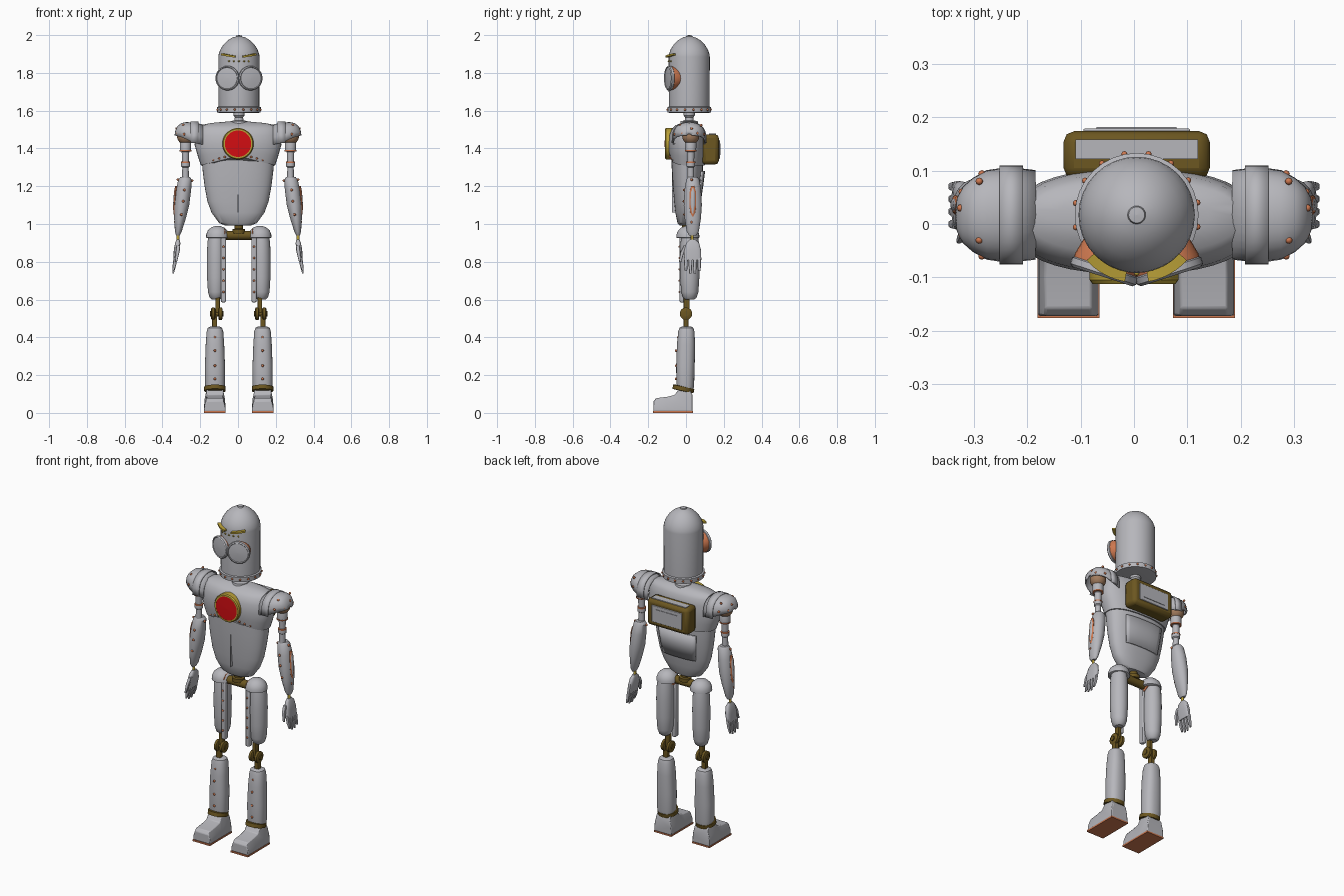
import bpy, bmesh, math
from math import sin, cos, pi, radians
from mathutils import Matrix, Vector

def material(name, r, g, b):
    m = bpy.data.materials.new(name)
    m.diffuse_color = (r, g, b, 1)
    return m

STEEL = material("steel grey", .47, .47, .50)
COPPER = material("copper orange", .62, .19, .08)
BRONZE = material("dark bronze", .15, .095, .015)
BRASS = material("bright brass", .50, .36, .04)
RED = material("lamp red", .65, .004, .006)
TAN = material("shoulder tan", .36, .20, .11)

# ---------- helpers ----------
def finish(name, bm, mat, pair=None, angle=35, bevel=0, solid=0):
    """pair = x of the mirror plane for left/right parts"""
    bmesh.ops.recalc_face_normals(bm, faces=bm.faces)
    me = bpy.data.meshes.new(name)
    bm.to_mesh(me)
    bm.free()
    me.materials.append(mat)
    o = bpy.data.objects.new(name, me)
    bpy.context.collection.objects.link(o)
    bpy.ops.object.select_all(action='DESELECT')
    o.select_set(True)
    bpy.context.view_layer.objects.active = o
    bpy.ops.object.shade_smooth_by_angle(angle=radians(angle))
    if solid:
        m = o.modifiers.new("thickness", 'SOLIDIFY')
        m.thickness, m.offset = solid, 0
    if bevel:
        m = o.modifiers.new("bevel", 'BEVEL')
        m.width, m.segments = bevel, 2
    if pair is not None:
        o.location.x = pair
        o.modifiers.new("mirror", 'MIRROR')
    return o

def loft(name, rings, mat, closed=True, cap=True, **kw):
    bm = bmesh.new()
    rows = [[bm.verts.new(p) for p in r] for r in rings]
    n = len(rows[0])
    for a, b in zip(rows, rows[1:]):
        for i in range(n if closed else n - 1):
            j = (i + 1) % n
            bm.faces.new((a[i], a[j], b[j], b[i]))
    if cap:
        bm.faces.new(rows[0])
        bm.faces.new(rows[-1])
    return finish(name, bm, mat, **kw)

def oval(cx, cy, z, rx, ry, n=24, p=2.0):
    pts = []
    for i in range(n):
        c, s = cos(2 * pi * i / n), sin(2 * pi * i / n)
        pts.append((cx + rx * math.copysign(abs(c) ** (2 / p), c),
                    cy + ry * math.copysign(abs(s) ** (2 / p), s), z))
    return pts

def lathe(name, profile, at, mat, axis=(0, 0, 1), n=28, **kw):
    """profile of (radius, height) spun about an axis through a point"""
    M = Matrix.Translation(at) @ Vector(axis).to_track_quat('Z', 'Y').to_matrix().to_4x4()
    rings = [[M @ Vector((max(r, .0005) * cos(2 * pi * i / n), max(r, .0005) * sin(2 * pi * i / n), h))
              for i in range(n)] for r, h in profile]
    return loft(name, rings, mat, **kw)

def box(name, lo, hi, mat, **kw):
    rings = [[(lo[0], lo[1], z), (hi[0], lo[1], z), (hi[0], hi[1], z), (lo[0], hi[1], z)]
             for z in (lo[2], hi[2])]
    return loft(name, rings, mat, **kw)

def rivets(name, points, r=.007, mat=COPPER, **kw):
    bm = bmesh.new()
    for p in points:
        bmesh.ops.create_uvsphere(bm, u_segments=8, v_segments=6, radius=r, matrix=Matrix.Translation(p))
    return finish(name, bm, mat, angle=60, **kw)

# ---------- head ----------
HX, HY = .005, .017
lathe("head", [(.10, 1.60), (.108, 1.61), (.109, 1.885), (.107, 1.90), (.098, 1.925), (.082, 1.95),
               (.06, 1.972), (.035, 1.987), (.017, 1.992), (.015, 1.998), (0, 2.0)], (HX, HY, 0), STEEL, n=32)
lathe("head_rim", [(.10, 1.588), (.115, 1.59), (.116, 1.618), (.107, 1.622)], (HX, HY, 0), STEEL, n=32)
rivets("rim_rivets", [(HX + .116 * cos(i * pi / 8 + .2), HY + .116 * sin(i * pi / 8 + .2), 1.605)
                      for i in range(16)], .006)
lathe("neck", [(.05, 1.52), (.045, 1.545), (.024, 1.548), (.022, 1.565), (.03, 1.575), (.03, 1.60)],
      (HX, .017, 0), STEEL)
a = radians(18)
eye, look = (.061, -.088, 1.772), (sin(a), -cos(a), 0)
lathe("goggle_cup", [(.03, -.085), (.046, -.065), (.056, -.042), (.062, -.015), (.062, -.004)],
      eye, COPPER, look, pair=HX)
lathe("goggle_lens", [(.06, -.01), (.065, -.006), (.065, .006), (.059, .011), (.056, .007), (.03, .010), (0, .011)],
      eye, STEEL, look, pair=HX)
brow = []
for i in range(7):
    t = radians(10 + 6.3 * i)
    z = 1.886 + .002 * i
    brow.append([(r * sin(t), HY - r * cos(t), z + h) for r, h in
                 ((.108, -.005), (.127, -.005), (.127, .005), (.108, .005))])
loft("brow", brow, BRASS, pair=HX)
rivets("brow_rivets", [(HX + .109 * sin(t), HY - .109 * cos(t), 1.862) for t in (-.5, -.25, 0, .25, .5)], .005, BRASS)

# ---------- torso ----------
def body(levels, grow=0, n=40, droop=0):
    rings = []
    for k, (z, w, f, b) in enumerate(levels):
        r = oval(0, (f + b) / 2, z, w + grow, (b - f) / 2 + grow, n, 2.4)
        if droop and k < 2:  # lower hem rises towards the lamp
            r = [(x, y, z + (droop * (1 - abs(x) / w) * (1 - .4 * k) if y < 0 else 0)) for x, y, z in r]
        rings.append(r)
    return rings

LOWER = [(.993, .07, -.035, .035), (1.005, .10, -.045, .042), (1.06, .14, -.056, .055), (1.12, .162, -.063, .068),
         (1.2, .177, -.07, .08), (1.28, .187, -.075, .09), (1.38, .195, -.078, .092)]
loft("lower_torso", body(LOWER), STEEL)
CHEST = [(1.31, .196, -.084, .099), (1.36, .213, -.092, .104), (1.42, .23, -.094, .104), (1.47, .222, -.09, .102),
         (1.505, .215, -.075, .094), (1.523, .198, -.055, .08), (1.535, .14, -.025, .06), (1.542, .06, -.01, .045)]
loft("chest_shell", body(CHEST, droop=.05), STEEL)
loft("back_plate", [r[6:15] for r in body(LOWER[3:6], .007)], STEEL, closed=False, cap=False, solid=.008)
box("front_seam", (-.003, -.074, 1.06), (.003, -.05, 1.36), STEEL)
rivets("chest_rivets", [(x, -.088 + 1.9 * x * x * x * 5, 1.322 + .05 * (1 - x / .196)) for x in (.07, .1, .13, .16)], .006, pair=0)

# chest lamp
lathe("lamp_ring", [(.083, 0), (.083, .035), (.078, .042), (.07, .042), (.07, .03)], (0, -.07, 1.425), BRASS, (0, -1, 0), n=40)
lathe("lamp_glass", [(.071, .03), (.071, .041), (0, .043)], (0, -.07, 1.425), RED, (0, -1, 0), n=40)

# backpack
box("backpack", (-.132, .085, 1.315), (.142, .174, 1.475), BRONZE, bevel=.02)
box("backpack_panel", (-.095, .168, 1.345), (.105, .179, 1.445), STEEL, bevel=.003)
box("backpack_inner_panel", (-.07, .175, 1.365), (.08, .182, 1.425), STEEL)
box("backpack_top_panel", (-.11, .122, 1.47), (.12, .158, 1.478), STEEL)

# ---------- shoulders and arms ----------
def arch(x, d, top, low, n=16):
    return [(x, .017 + d * cos(pi * i / n), low + (top - low) * max(sin(pi * i / n), 0) ** .6) for i in range(n + 1)]
PAD = [(.185, .08, 1.522, 1.42), (.235, .086, 1.534, 1.43), (.275, .08, 1.535, 1.45), (.30, .066, 1.53, 1.46),
       (.318, .05, 1.515, 1.465), (.328, .03, 1.492, 1.468), (.331, .012, 1.476, 1.468)]
loft("shoulder_pad", [arch(*s) for s in PAD], STEEL, closed=False, cap=False, solid=.008, pair=0)
loft("shoulder_band", [arch(x, .09, 1.539, 1.428) for x in (.208, .252)], STEEL, closed=False, cap=False, solid=.006, pair=0)
rivets("pad_rivets", [(.285, -.06, 1.475), (.285, .094, 1.475), (.29, -.03, 1.522), (.29, .08, 1.522),
                      (.325, .03, 1.505), (.322, -.02, 1.48), (.322, .06, 1.48)], pair=0)
AY = .025
lathe("shoulder_ball", [(.045 * sin(pi * i / 12), -.045 * cos(pi * i / 12)) for i in range(13)],
      (.278, AY, 1.465), TAN, pair=0, angle=60)
lathe("upper_arm", [(.018, 1.23), (.017, 1.30), (.023, 1.305), (.023, 1.325), (.018, 1.33), (.02, 1.38), (.029, 1.39),
                    (.03, 1.435), (.02, 1.46)], (.278, AY, 0), STEEL, pair=0)
for z, r in ((1.388, .031), (1.327, .024)):
    lathe("arm_ring", [(r - .006, z - .005), (r, z - .003), (r, z + .003), (r - .006, z + .005)], (.278, AY, 0), COPPER, pair=0)
FORE = [(.28, 1.25, .024, .025), (.28, 1.235, .036, .035), (.288, 1.18, .040, .044), (.298, 1.10, .040, .048),
        (.307, 1.03, .031, .043), (.316, .96, .018, .032), (.318, .94, .01, .02)]
loft("forearm", [oval(x, .036, z, rx, ry) for x, z, rx, ry in FORE], STEEL, pair=0)
loft("forearm_slot", [oval(x, .036, z, .006, w, 12) for x, z, w in
                      ((.327, 1.20, .008), (.331, 1.17, .017), (.336, 1.10, .018), (.335, 1.06, .014), (.333, 1.04, .006))],
     COPPER, pair=0)
loft("forearm_slot_cover", [oval(x, .036, z, .007, w, 12) for x, z, w in
                            ((.328, 1.19, .005), (.332, 1.17, .012), (.337, 1.10, .013), (.335, 1.055, .006))], STEEL, pair=0)
rivets("forearm_rivets", [(.284, .036 - .046, 1.18), (.29, -.011, 1.12), (.30, -.008, 1.05), (.318, .03, 1.235),
                          (.333, .03, 1.01), (.243, .03, 1.23)], pair=0)
lathe("wrist", [(.008, .89), (.008, .945)], (.318, .033, 0), BRASS, n=12, pair=0)

# hands
PALM = [(.318, .917, .008, .016), (.319, .90, .014, .034), (.324, .86, .016, .045), (.331, .81, .011, .046)]
loft("palm", [oval(x, .035, z, rx, ry, 20, 3) for x, z, rx, ry in PALM], STEEL, pair=0)
for k in range(4):
    y = .035 + (k - 1.5) * .0235
    tip = .738 if k in (1, 2) else .75
    loft("finger", [oval(.331, y, .82, .010, .010, 8, 3), oval(.337, y, .78, .009, .009, 8, 3),
                    oval(.344, y, tip, .004, .006, 8, 3)], STEEL, pair=0)
loft("thumb", [oval(.316, .0, .885, .01, .012, 8, 3), oval(.32, -.02, .85, .01, .010, 8, 3),
               oval(.328, -.031, .80, .005, .006, 8, 3)], STEEL, pair=0)

# ---------- hips and legs ----------
LX = .004
lathe("hip_bar", [(.024, -.09), (.024, .09)], (LX, .0, .94), BRONZE, (1, 0, 0))
lathe("waist_post", [(.034, .95), (.034, .972), (.022, .975), (.022, 1.0)], (LX, 0, 0), BRONZE)
lathe("hip_flange", [(.03, -.006), (.036, -.003), (.036, .004), (.03, .007)], (.076, 0, .94), COPPER, (1, 0, 0), pair=LX)
loft("hip_dome", [oval(.112, .01, z, r, r) for z, r in
                  ((.925, .055), (.928, .061), (.945, .06), (.965, .052), (.982, .034), (.99, .012))], STEEL, pair=LX)
loft("thigh", [oval(.12, .02, z, r, r * 1.06) for z, r in
               ((.60, .022), (.61, .034), (.64, .043), (.72, .048), (.82, .049), (.90, .046), (.94, .04))], STEEL, pair=LX)
box("thigh_strip", (.068, -.034, .585), (.094, .0, .945), STEEL, bevel=.006, pair=LX)
rivets("thigh_rivets", [(.081, -.034, .64 + i * .06) for i in range(5)], .006, pair=LX)

# knees
for x in (.097, .135):
    lathe("knee_disc", [(.026, -.011), (.033, -.007), (.033, .007), (.026, .011)], (x, 0, .525), BRONZE, (1, 0, 0), pair=LX)
lathe("knee_axle", [(.014, -.035), (.014, .035)], (.117, 0, .525), BRONZE, (1, 0, 0), n=16, pair=LX)
box("knee_upper_link", (.10, -.012, .53), (.124, .018, .615), BRONZE, bevel=.004, pair=LX)
box("knee_lower_link", (.114, -.014, .44), (.142, .014, .52), BRONZE, bevel=.004, pair=LX)

# shins
loft("shin", [oval(.126, y, z, rx, ry, 28, 2.4) for z, y, rx, ry in
              ((.12, -.004, .048, .043), (.15, -.004, .053, .047), (.25, -.003, .053, .049), (.36, 0, .049, .048),
               (.43, .002, .044, .043), (.45, .002, .038, .037), (.457, .002, .025, .025))], STEEL, pair=LX)
rivets("shin_rivets", [(.126, -.052 + .012 * (z > .38), z) for z in (.18, .25, .33, .40)], pair=LX)
lathe("ankle_cuff", [(.044, -.013), (.057, -.011), (.057, .011), (.044, .013)], (.126, -.014, .127), BRONZE,
      (0, .22, 1), pair=LX)

# feet
FOOT = [(.035, .095), (.022, .118), (-.04, .122), (-.062, .094), (-.10, .085), (-.158, .078), (-.172, .062)]
loft("foot", [[(.127 - .057, y, .008), (.127 + .057, y, .008), (.127 + .055, y, h * .55), (.127 + .044, y, h),
               (.127 - .044, y, h), (.127 - .055, y, h * .55)] for y, h in FOOT], STEEL, pair=LX, bevel=.004)
box("sole", (.069, -.176, 0), (.185, .036, .009), COPPER, pair=LX)
